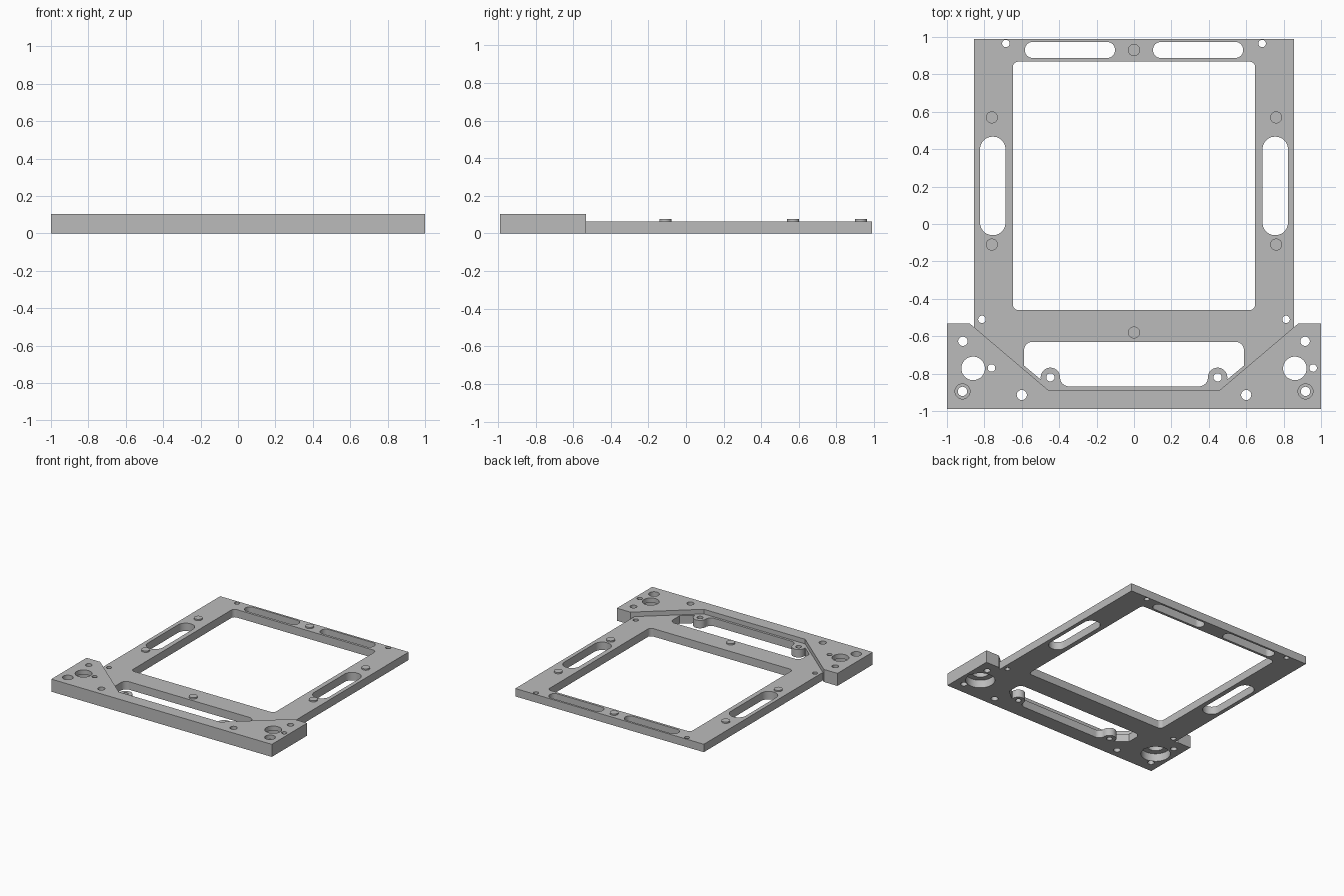
import bpy, bmesh, math
from mathutils import Vector

cube = bpy.data.objects.get("Cube")
if cube:
    bpy.data.objects.remove(cube, do_unlink=True)

grey = bpy.data.materials.new("light grey")
grey.use_nodes = True
GREY = (0.5, 0.5, 0.5, 1)
grey.diffuse_color = GREY
grey.node_tree.nodes["Principled BSDF"].inputs["Base Color"].default_value = GREY

TOP, STEP, FRONT = 0.103, 0.065, -0.99


def prism(name, outline, z0, z1):
    """Extrude a flat outline from z0 to z1."""
    bm = bmesh.new()
    face = bm.faces.new([bm.verts.new((p[0], p[1], z0)) for p in outline])
    ext = bmesh.ops.extrude_face_region(bm, geom=[face])
    for v in ext["geom"]:
        if isinstance(v, bmesh.types.BMVert):
            v.co.z = z1
    bmesh.ops.recalc_face_normals(bm, faces=bm.faces)
    mesh = bpy.data.meshes.new(name)
    bm.to_mesh(mesh)
    bm.free()
    mesh.materials.append(grey)
    ob = bpy.data.objects.new(name, mesh)
    bpy.context.collection.objects.link(ob)
    return ob


def circle(x, y, r, n=40):
    return [(x + r * math.cos(math.tau * i / n), y + r * math.sin(math.tau * i / n))
            for i in range(n)]


def rounded(corners, n=10):
    """Fillet each (x, y, radius) corner of a polygon."""
    out = []
    for i, (x, y, r) in enumerate(corners):
        c = Vector((x, y))
        a = (Vector(corners[i - 1][:2]) - c).normalized()
        b = (Vector(corners[(i + 1) % len(corners)][:2]) - c).normalized()
        if r == 0:
            out.append(c)
            continue
        half = a.angle(b) / 2
        centre = c + (a + b).normalized() * r / math.sin(half)
        start = c + a * r / math.tan(half) - centre
        end = c + b * r / math.tan(half) - centre
        sweep = start.angle(end)
        for k in range(n + 1):
            t = k / n
            out.append(centre + (start * math.sin((1 - t) * sweep)
                                 + end * math.sin(t * sweep)) / math.sin(sweep))
    return out


def box(x0, x1, y0, y1, r):
    return rounded([(x0, y0, r), (x1, y0, r), (x1, y1, r), (x0, y1, r)])


def symmetric(half):
    """Complete a right-hand half outline with its mirror image."""
    return half + [(-p[0],) + tuple(p[1:]) for p in reversed(half)]


def combine(target, tool, operation):
    mod = target.modifiers.new("combine", "BOOLEAN")
    mod.operation, mod.solver, mod.object = operation, "EXACT", tool
    bpy.context.view_layer.objects.active = target
    bpy.ops.object.modifier_apply(modifier=mod.name)
    bpy.data.objects.remove(tool, do_unlink=True)


def cut(outline, z0=-0.1, z1=0.2):
    combine(frame, prism("cutter", outline, z0, z1), "DIFFERENCE")


# Thin rectangular plate joined to the thick front block
frame = prism("frame", box(-0.855, 0.855, -0.95, 0.99, 0), 0, STEP)
block = symmetric([(0.46, -0.887), (0.877, -0.533), (1, -0.533), (1, FRONT)])
combine(frame, prism("front_block", block, 0, TOP), "UNION")

# Main window and front slot
cut(box(-0.648, 0.648, -0.46, 0.868, 0.03))
cut(rounded(symmetric([(0.588, -0.63, 0.045), (0.588, -0.757, 0), (0.503, -0.828, 0)])))
cut(box(-0.395, 0.395, -0.868, -0.7, 0.047))

# Screw bosses in the front slot
for side in (-1, 1):
    combine(frame, prism("boss", circle(side * 0.447, -0.82, 0.052), 0, STEP), "UNION")

# Long slots, drilled holes and pockets on both sides
HOLES = [(0.685, 0.965, 0.02), (0.813, -0.51, 0.02), (0.915, -0.627, 0.025),
         (0.86, -0.772, 0.063), (0.917, -0.895, 0.025), (0.6, -0.914, 0.027),
         (0.447, -0.82, 0.022)]
for side in (-1, 1):
    xs = sorted((side * 0.102, side * 0.583))
    cut(box(*xs, 0.888, 0.973, 0.04))
    xs = sorted((side * 0.687, side * 0.823))
    cut(box(*xs, -0.06, 0.467, 0.067))
    # Round pocket under each corner, then countersunk screw seat on top
    cut(circle(side * 0.86, -0.772, 0.11, 64), -0.1, 0.065)
    cut(circle(side * 0.917, -0.895, 0.04), TOP - 0.035, 0.2)
    for x, y, r in HOLES:
        cut(circle(side * x, y, r))
    # Pin hole offset the same way beside both large holes
    cut(circle(side * 0.86 + 0.098, -0.77, 0.02))

# Low round pads on the plate
pads = [prism("pad", circle(x, y, 0.032), STEP, 0.076)
        for x, y in [(-0.76, 0.57), (0.76, 0.57), (-0.76, -0.11), (0.76, -0.11),
                     (0, 0.93), (0, -0.58)]]

# Smooth the round walls and keep machined edges crisp
bpy.ops.object.select_all(action="DESELECT")
for ob in [frame] + pads:
    ob.select_set(True)
bpy.context.view_layer.objects.active = frame
bpy.ops.object.shade_smooth_by_angle(angle=math.radians(30))
